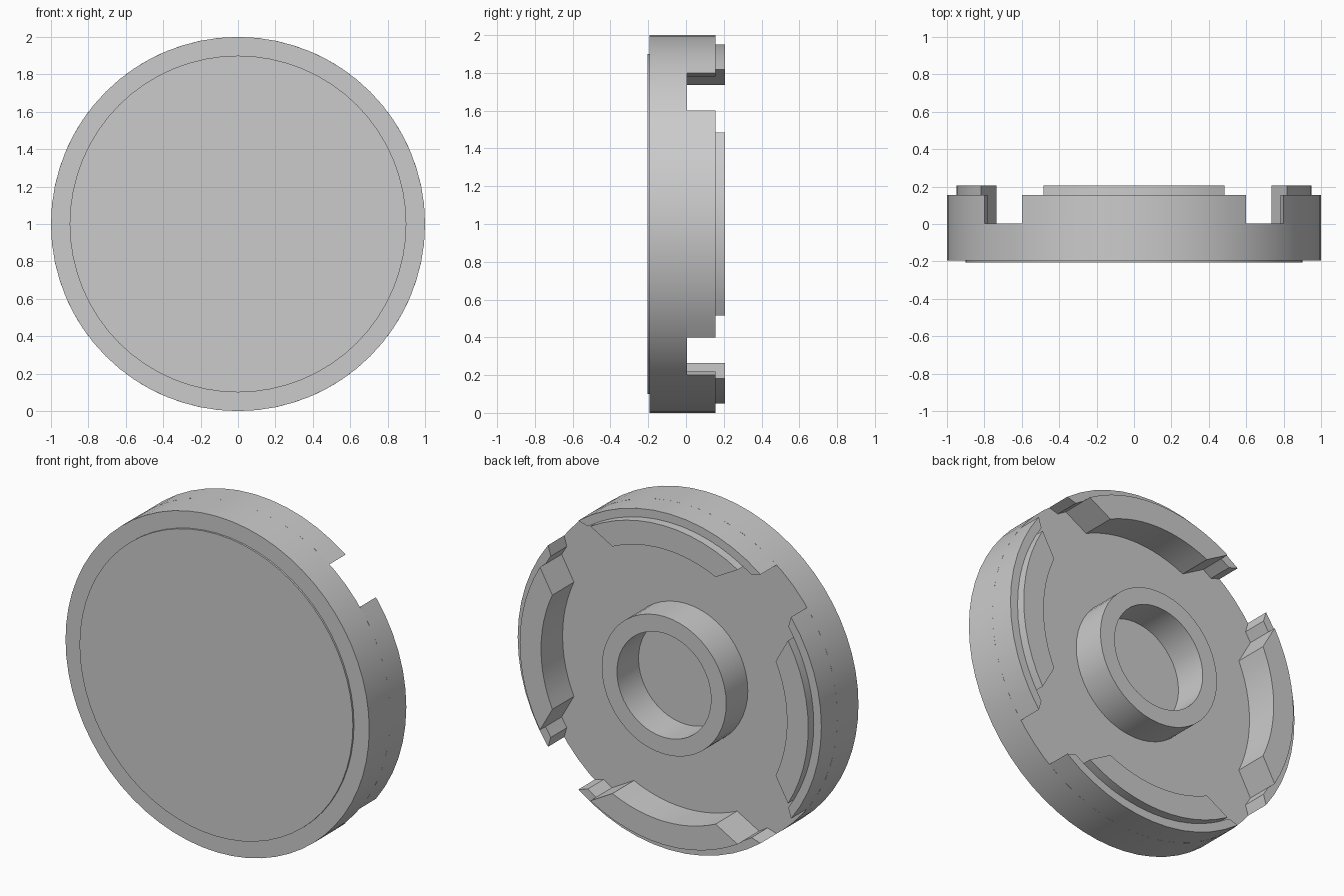
import bpy, bmesh, math

if "Cube" in bpy.data.objects:
    bpy.data.objects.remove(bpy.data.objects["Cube"])

grey = bpy.data.materials.new("plain_grey")
grey.use_nodes = True
GREY = (0.6, 0.6, 0.6, 1)
grey.diffuse_color = GREY
grey.node_tree.nodes["Principled BSDF"].inputs["Base Color"].default_value = GREY

FRONT, SHOULDER, FLOOR, RIM, LIP = -0.205, -0.194, 0.004, 0.155, 0.207


def finish(name, bm):
    bmesh.ops.remove_doubles(bm, verts=bm.verts, dist=1e-5)
    bmesh.ops.recalc_face_normals(bm, faces=bm.faces)
    mesh = bpy.data.meshes.new(name)
    bm.to_mesh(mesh)
    bm.free()
    mesh.materials.append(grey)
    obj = bpy.data.objects.new(name, mesh)
    bpy.context.collection.objects.link(obj)
    bpy.ops.object.select_all(action="DESELECT")
    obj.select_set(True)
    bpy.context.view_layer.objects.active = obj
    bpy.ops.object.shade_smooth_by_angle(angle=math.radians(30))
    return obj


def disc(name, radius, y0, y1, sides=64):
    bm = bmesh.new()
    ring = [bm.verts.new((radius * math.sin(math.tau * i / sides), y0,
                          1 + radius * math.cos(math.tau * i / sides)))
            for i in range(sides)]
    face = bm.faces.new(ring)
    new = bmesh.ops.extrude_face_region(bm, geom=[face], use_keep_orig=True)["geom"]
    bmesh.ops.translate(bm, vec=(0, y1 - y0, 0),
                        verts=[v for v in new if isinstance(v, bmesh.types.BMVert)])
    return finish(name, bm)


def sector(name, inner, outer, y0, y1, turn=0, steps=12):
    """Ring sector; inner and outer are (radius, half angle) pairs."""
    bm = bmesh.new()
    rows = []
    for i in range(steps + 1):
        t = 2 * i / steps - 1
        row = []
        for (r, half), y in ((inner, y0), (outer, y0), (outer, y1), (inner, y1)):
            a = turn + half * t
            row.append(bm.verts.new((r * math.sin(a), y, 1 + r * math.cos(a))))
        rows.append(row)
    for a, b in zip(rows, rows[1:]):
        for k in range(4):
            n = (k + 1) % 4
            bm.faces.new((a[k], a[n], b[n], b[k]))
    if outer[1] < math.pi:
        bm.faces.new(rows[0])
        bm.faces.new(rows[-1])
    return finish(name, bm)


# Body with a thin raised front plate
disc("body", 1.0, SHOULDER, FLOOR)
disc("front_plate", 0.9, FRONT, SHOULDER)

# Hollow hub on the back
sector("hub", (0.31, math.pi), (0.41, math.pi), FLOOR, LIP, steps=48)

# Four rim segments with pointed ends, each backed by a taller tab
for i, side in enumerate(("top", "left", "bottom", "right")):
    turn = i * math.pi / 2
    sector("rim_" + side, (0.95, math.atan2(0.54, 0.783)), (1.0, math.asin(0.6)),
           FLOOR, RIM, turn)
    sector("tab_" + side, (0.81, math.atan2(0.34, 0.735)),
           (0.95, math.atan2(0.485, 0.817)), FLOOR, LIP, turn)
